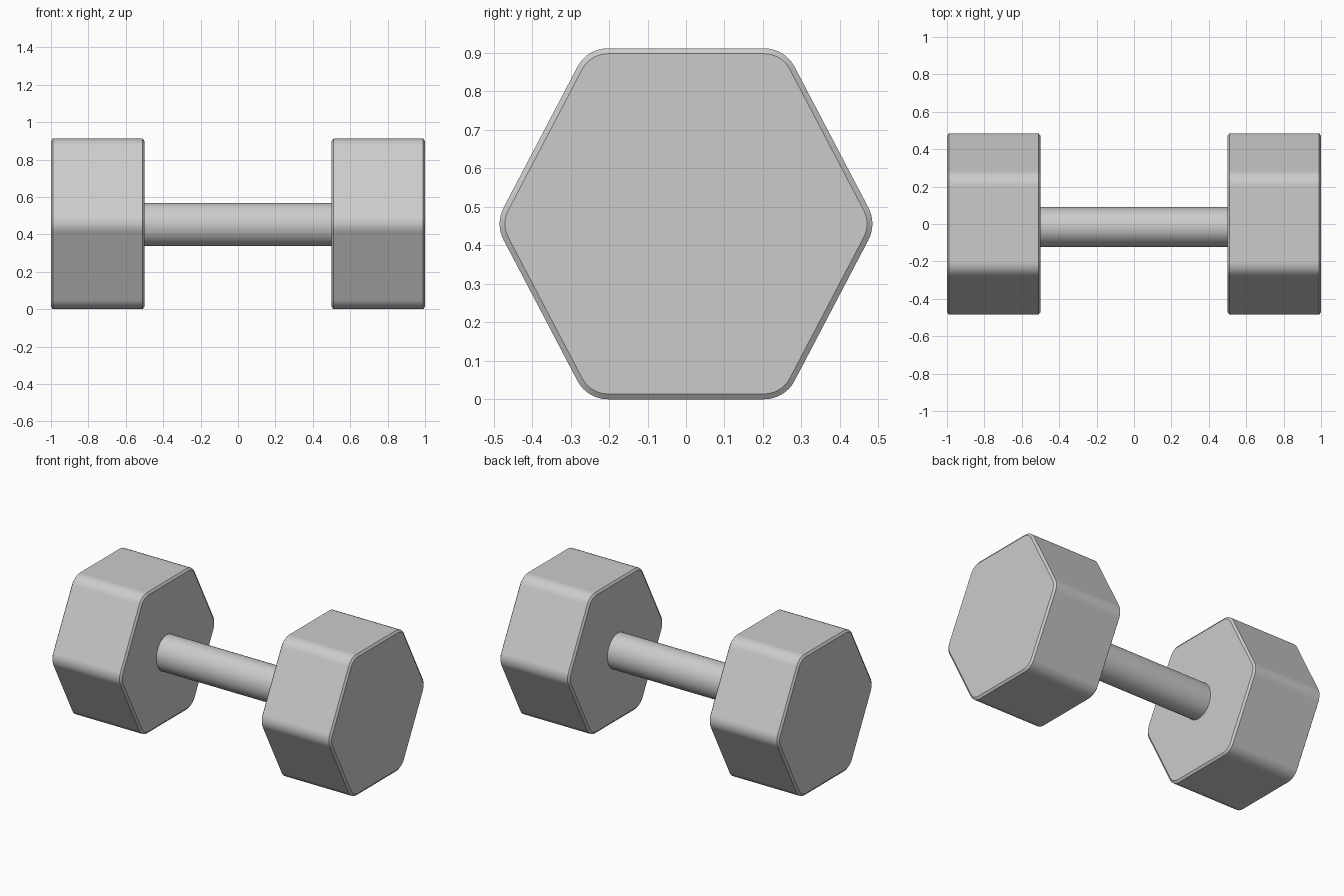
import bpy, bmesh, math
from mathutils import Vector

if "Cube" in bpy.data.objects:
    bpy.data.objects.remove(bpy.data.objects["Cube"])

MID = 0.456          # height of the bar axis
HEX = [(0.496, 0), (0.257, MID), (-0.257, MID), (-0.496, 0), (-0.257, -MID), (0.257, -MID)]
ROUND, CHAMFER, STEPS = 0.09, 0.014, 8


def rounded_hex(inset):
    """Hexagon outline with filleted corners, offset inwards by inset."""
    pts = [Vector(p) for p in HEX]
    normals = []
    for a, b in zip(pts, pts[1:] + pts[:1]):
        d = (b - a).normalized()
        normals.append(Vector((d.y, -d.x)))
    out = []
    for i, p in enumerate(pts):
        n0, n1 = normals[i - 1], normals[i]
        centre = p - (n0 + n1) * ROUND / (1 + n0.dot(n1))
        a0 = math.atan2(n0.y, n0.x)
        turn = math.acos(n0.dot(n1))
        for k in range(STEPS + 1):
            a = a0 + turn * k / STEPS
            out.append(centre + Vector((math.cos(a), math.sin(a))) * (ROUND - inset))
    return out


def finish(name, bm):
    bmesh.ops.recalc_face_normals(bm, faces=bm.faces[:])
    mesh = bpy.data.meshes.new(name)
    bm.to_mesh(mesh)
    bm.free()
    ob = bpy.data.objects.new(name, mesh)
    bpy.context.collection.objects.link(ob)
    bpy.ops.object.select_all(action='DESELECT')
    ob.select_set(True)
    bpy.context.view_layer.objects.active = ob
    bpy.ops.object.shade_smooth_by_angle(angle=math.radians(30))
    return ob


# Weight heads: chamfered hexagonal prism, mirrored to the other side
bm = bmesh.new()
rings = []
for x, inset in ((0.5, CHAMFER), (0.51, 0), (0.99, 0), (1.0, CHAMFER)):
    rings.append([bm.verts.new((x, y, z + MID)) for y, z in rounded_hex(inset)])
for r0, r1 in zip(rings, rings[1:]):
    for i in range(len(r0)):
        bm.faces.new((r0[i - 1], r0[i], r1[i], r1[i - 1]))
bm.faces.new(rings[0])
bm.faces.new(rings[-1])
heads = finish("weight_heads", bm)
heads.modifiers.new("mirror", 'MIRROR').use_bisect_axis[0] = False
heads.modifiers.new("flat_sides", 'WEIGHTED_NORMAL').keep_sharp = True

# Handle: slightly oval bar, set a little off centre
bm = bmesh.new()
rings = [[bm.verts.new((x, -0.016 + 0.106 * math.cos(a), 0.453 + 0.115 * math.sin(a)))
          for a in (math.tau * k / 48 for k in range(48))] for x in (-0.505, 0.505)]
for i in range(48):
    bm.faces.new((rings[0][i - 1], rings[0][i], rings[1][i], rings[1][i - 1]))
for r in rings:
    bm.faces.new(r)
finish("handle", bm)
